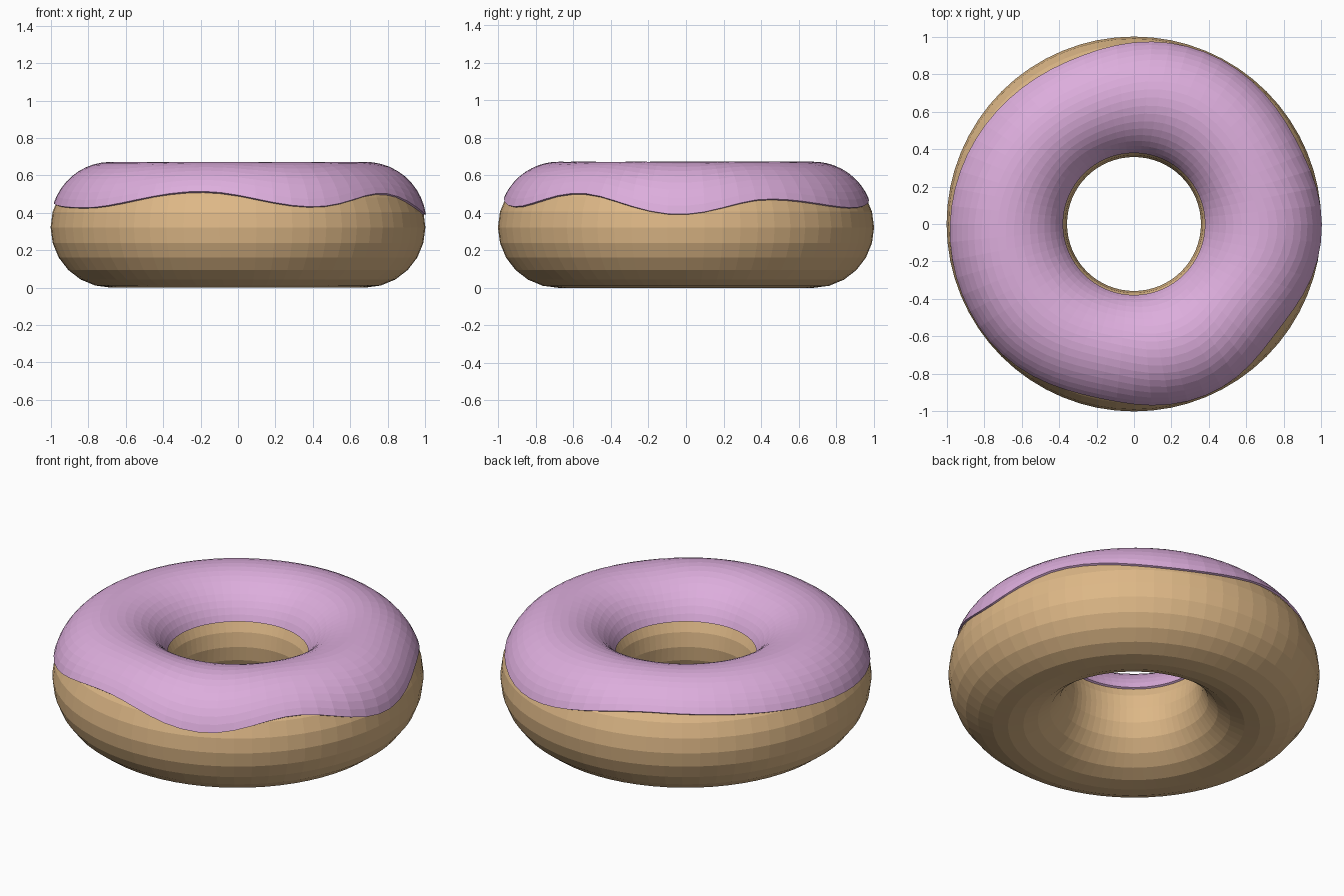
import bpy, math

if "Cube" in bpy.data.objects:
    bpy.data.objects.remove(bpy.data.objects["Cube"])

R, r, ZC = 0.68, 0.322, 0.328      # ring radius, tube radius, centre height
SEG, TUBE = 64, 24

# outer icing hem: (angle in degrees, height) at each drip and each crest
HEM = [(-2, .395), (27, .475), (63, .43), (115, .53), (215, .43),
       (258, .515), (294, .435), (323, .505), (358, .395)]
INNER_HEM = 0.465


def material(name, col):
    m = bpy.data.materials.new(name)
    m.diffuse_color = (*col, 1)
    m.use_nodes = True
    m.node_tree.nodes["Principled BSDF"].inputs["Base Color"].default_value = m.diffuse_color
    return m


def ring_mesh(name, profile, count, closed, mat):
    """Sweep a profile (angle -> list of (radius, z)) around the z axis."""
    verts, faces = [], []
    for i in range(SEG):
        a = 2 * math.pi * i / SEG
        for rho, z in profile(a):
            verts.append((rho * math.cos(a), rho * math.sin(a), z))
    for i in range(SEG):
        n = (i + 1) % SEG
        for j in range(count if closed else count - 1):
            k = (j + 1) % count
            faces.append((i * count + j, n * count + j, n * count + k, i * count + k))
    me = bpy.data.meshes.new(name)
    me.from_pydata(verts, [], faces)
    me.materials.append(mat)
    ob = bpy.data.objects.new(name, me)
    bpy.context.collection.objects.link(ob)
    return ob


def tube_point(t, radius):
    return R + radius * math.cos(t), ZC + radius * math.sin(t)


def hem_height(a):
    """Smooth wave through the drips and crests."""
    d = math.degrees(a)
    if d > 358:
        d -= 360
    for (a0, z0), (a1, z1) in zip(HEM, HEM[1:]):
        if a0 <= d <= a1:
            s = (1 - math.cos(math.pi * (d - a0) / (a1 - a0))) / 2
            return z0 + (z1 - z0) * s


def dough_profile(a):
    return [tube_point(2 * math.pi * j / TUBE, r) for j in range(TUBE)]


CAP = 18


def icing_profile(a):
    t0 = math.asin((hem_height(a) - ZC) / r)
    t1 = math.pi - math.asin((INNER_HEM - ZC) / r)
    pts = [tube_point(t0, r - 0.01)]            # lip tucked into the dough
    for j in range(CAP + 1):
        u = j / CAP
        pts.append(tube_point(t0 + (t1 - t0) * u,
                              r + 0.01 + 0.018 * math.sin(math.pi * u)))
    pts.append(tube_point(t1, r - 0.01))
    return pts


# baked ring and the wavy icing over its top
ring_mesh("dough", dough_profile, TUBE, True,
          material("golden dough", (0.73, 0.48, 0.242)))
ring_mesh("icing", icing_profile, CAP + 3, False,
          material("pink icing", (0.72, 0.42, 0.72)))

# rest the dough on the ground
for ob in bpy.context.collection.objects:
    ob.location.z = r - ZC
